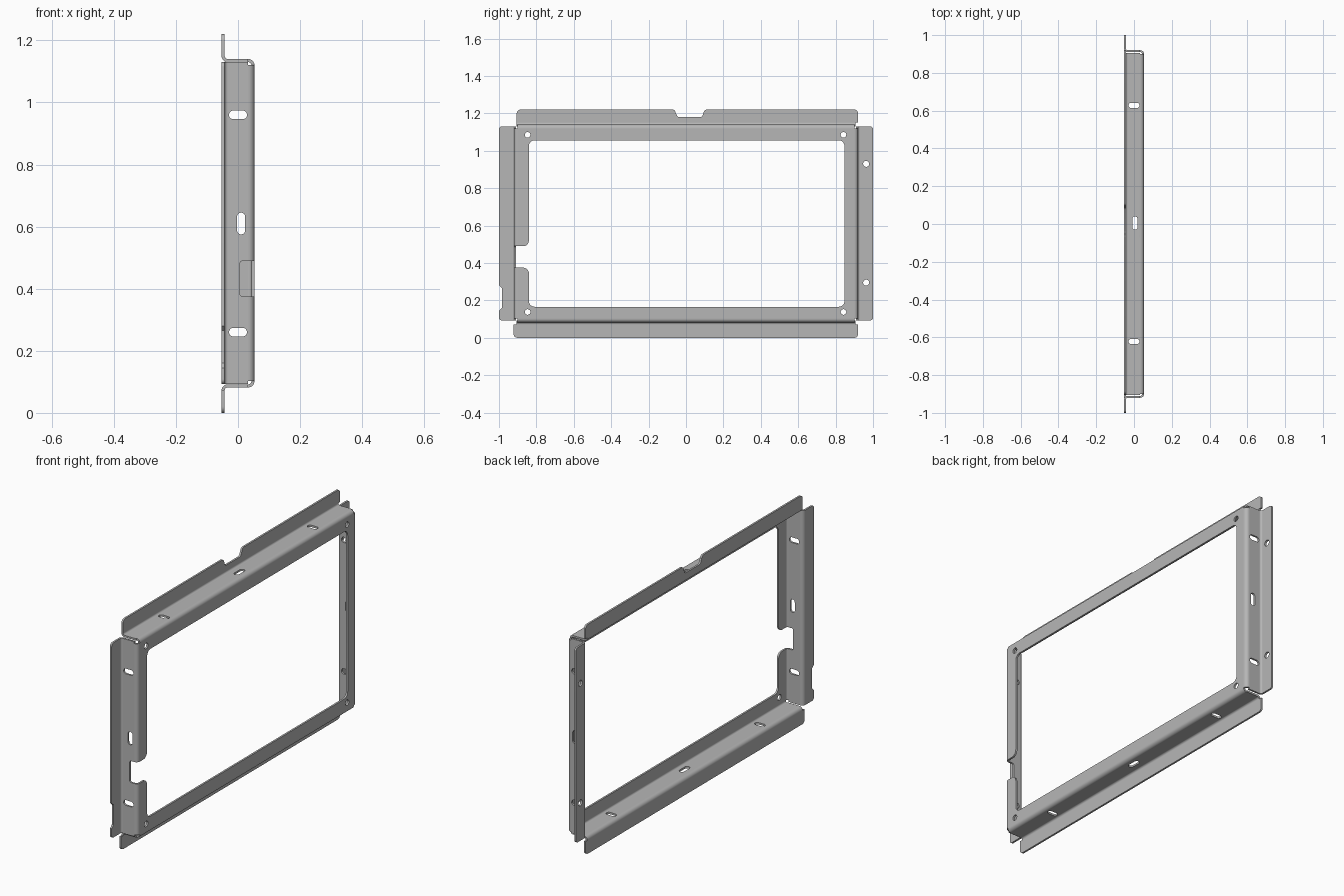
import bpy, bmesh, math
from mathutils import Vector, Matrix

if "Cube" in bpy.data.objects:
    bpy.data.objects.remove(bpy.data.objects["Cube"])

T = 0.01            # sheet thickness
XF, XB = 0.048, -0.048   # mid planes of the face and of the lips
XW = 0.033          # half width of the flat part of each wall
X, Y, Z = Vector((1, 0, 0)), Vector((0, 1, 0)), Vector((0, 0, 1))

steel = bpy.data.materials.new("grey_steel")
steel.diffuse_color = (0.47, 0.47, 0.47, 1)
steel.use_nodes = True
steel.node_tree.nodes["Principled BSDF"].inputs["Base Color"].default_value = steel.diffuse_color


def fillet(points, seg=6):
    """Round each (u, v, radius) corner of a closed outline."""
    out = []
    n = len(points)
    for i, p in enumerate(points):
        c = Vector(p[:2])
        r = p[2] if len(p) > 2 else 0
        if r == 0:
            out.append(c)
            continue
        a = (Vector(points[i - 1][:2]) - c).normalized()
        b = (Vector(points[(i + 1) % n][:2]) - c).normalized()
        half = a.angle(b) / 2
        mid = c + (a + b).normalized() * (r / math.sin(half))
        s, e = c + a * (r / math.tan(half)) - mid, c + b * (r / math.tan(half)) - mid
        sweep = math.pi - 2 * half
        for k in range(seg + 1):
            t = k / seg
            out.append(mid + (s * math.sin((1 - t) * sweep) + e * math.sin(t * sweep)) / math.sin(sweep))
    return out


def slot(u, v, lu, lv):
    """Outline of a slot, or of a round hole when both sizes match."""
    r = min(lu, lv) * 0.495
    return [(u - lu / 2, v - lv / 2, r), (u + lu / 2, v - lv / 2, r),
            (u + lu / 2, v + lv / 2, r), (u - lu / 2, v + lv / 2, r)]


def finish(name, mesh, frame):
    mesh.transform(frame)
    bm = bmesh.new()
    bm.from_mesh(mesh)
    bmesh.ops.remove_doubles(bm, verts=bm.verts, dist=0.00005)
    bmesh.ops.recalc_face_normals(bm, faces=bm.faces)
    for f in bm.faces:
        f.smooth = True
        f.material_index = 0
    bm.to_mesh(mesh)
    bm.free()
    mesh.set_sharp_from_angle(angle=math.radians(35))
    mesh.materials.clear()
    mesh.materials.append(steel)
    obj = bpy.data.objects.new(name, mesh)
    bpy.context.collection.objects.link(obj)


def frame_of(a, b, c, origin):
    m = Matrix((a, b, c)).transposed().to_4x4()
    m.translation = origin
    return m


def plate(name, outline, holes, a, b, c, origin):
    """Flat sheet with holes, lying in the plane of a and b."""
    cu = bpy.data.curves.new(name, 'CURVE')
    cu.dimensions = '2D'
    cu.fill_mode = 'BOTH'
    cu.extrude = T / 2
    for loop in [outline] + holes:
        pts = fillet(loop)
        sp = cu.splines.new('POLY')
        sp.points.add(len(pts) - 1)
        for q, p in zip(sp.points, pts):
            q.co = (p.x, p.y, 0, 1)
        sp.use_cyclic_u = True
    tmp = bpy.data.objects.new("tmp", cu)
    bpy.context.collection.objects.link(tmp)
    bpy.context.view_layer.update()
    dg = bpy.context.evaluated_depsgraph_get()
    mesh = bpy.data.meshes.new_from_object(tmp.evaluated_get(dg))
    bpy.data.objects.remove(tmp)
    finish(name, mesh, frame_of(a, b, c, origin))


def bend(name, centre, start, u0, u1, along, out):
    """Quarter-round bend running from u0 to u1."""
    n = 8
    angs = [math.radians(start + 90 * k / n) for k in range(n + 1)]
    prof = [(r, t) for r, seq in ((2 * T, angs), (T, angs[::-1])) for t in seq]
    bm = bmesh.new()
    rings = [[bm.verts.new((u, centre[0] + r * math.cos(t), centre[1] + r * math.sin(t)))
              for r, t in prof] for u in (u0, u1)]
    m = len(prof)
    for i in range(m):
        j = (i + 1) % m
        bm.faces.new((rings[0][i], rings[0][j], rings[1][j], rings[1][i]))
    for ring in rings:
        bm.faces.new(ring)
    mesh = bpy.data.meshes.new(name)
    bm.to_mesh(mesh)
    bm.free()
    finish(name, mesh, frame_of(along, out, X, Vector()))


def side(name, along, out, d, wall, wall_holes, lip, lip_holes, face_runs, span):
    """Wall, lip and the two bends joining them to the face."""
    plate(name + "_wall", wall, wall_holes, along, X, out, out * (d - T / 2))
    plate(name + "_lip", lip, lip_holes, along, out, X, X * XB)
    bend(name + "_lip_bend", (d + T, -XW), 180, span[0], span[1], along, out)
    for k, (u0, u1) in enumerate(face_runs):
        bend(f"{name}_face_bend_{k + 1}", (d - 2 * T, XW), 0, u0, u1, along, out)


# Face frame with rounded opening, side notch and corner holes
plate("face_frame",
      [(-.9, .375), (-.9, .102), (.9, .102), (.9, 1.12), (-.9, 1.12), (-.9, .49),
       (-.84, .49, .03), (-.84, 1.056, .03), (.847, 1.056, .03),
       (.847, .166, .03), (-.84, .166, .03), (-.84, .375, .03)],
      [slot(y, z, .03, .03) for y in (-.847, .842) for z in (.138, 1.085)],
      Y, Z, X, X * XF)

# Top and bottom sides
long_wall = [(-.905, -XW), (.905, -XW), (.905, XW), (-.905, XW)]
long_slots = [slot(-.622, 0, .027, .058), slot(.628, 0, .027, .058), slot(.005, .005, .07, .028)]
top_lip = [(-.905, 1.15), (.92, 1.15), (.92, 1.22, .02), (.1, 1.22, .015), (.085, 1.18, .015),
           (-.045, 1.18, .015), (-.062, 1.22, .015), (-.905, 1.22, .02)]
bottom_lip = [(-.922, -.072), (.92, -.072), (.92, 0, .02), (-.922, 0, .02)]
side("top", Y, Z, 1.14, long_wall, long_slots, top_lip, [], [(-.9, .9)], (-.905, .905))
side("bottom", Y, -Z, -.082, long_wall, long_slots, bottom_lip, [], [(-.9, .9)], (-.905, .905))

# Left side with a wall notch and a shallow lip recess, right side with lip holes
Z0, Z1 = .093, 1.13
short_slots = [slot(.26, 0, .028, .058), slot(.96, 0, .028, .058), slot(.61, .01, .07, .026)]
left_wall = [(Z0, -XW), (Z1, -XW), (Z1, XW), (.49, XW), (.49, .006, .01),
             (.375, .006, .01), (.375, XW), (Z0, XW)]
left_lip = [(Z0, .93), (Z1, .93), (Z1, 1, .015), (.28, 1), (.265, .984),
            (.16, .984), (.145, 1), (Z0, 1, .015)]
right_wall = [(Z0, -XW), (Z1, -XW), (Z1, XW), (Z0, XW)]
right_lip = [(Z0, .93), (Z1, .93), (Z1, 1, .015), (Z0, 1, .015)]
right_holes = [slot(z, .963, .032, .032) for z in (.295, .93)]
side("left", Z, -Y, .92, left_wall, short_slots, left_lip, [],
     [(.102, .375), (.49, 1.12)], (Z0, Z1))
side("right", Z, Y, .92, right_wall, short_slots, right_lip, right_holes,
     [(.102, 1.12)], (Z0, Z1))
